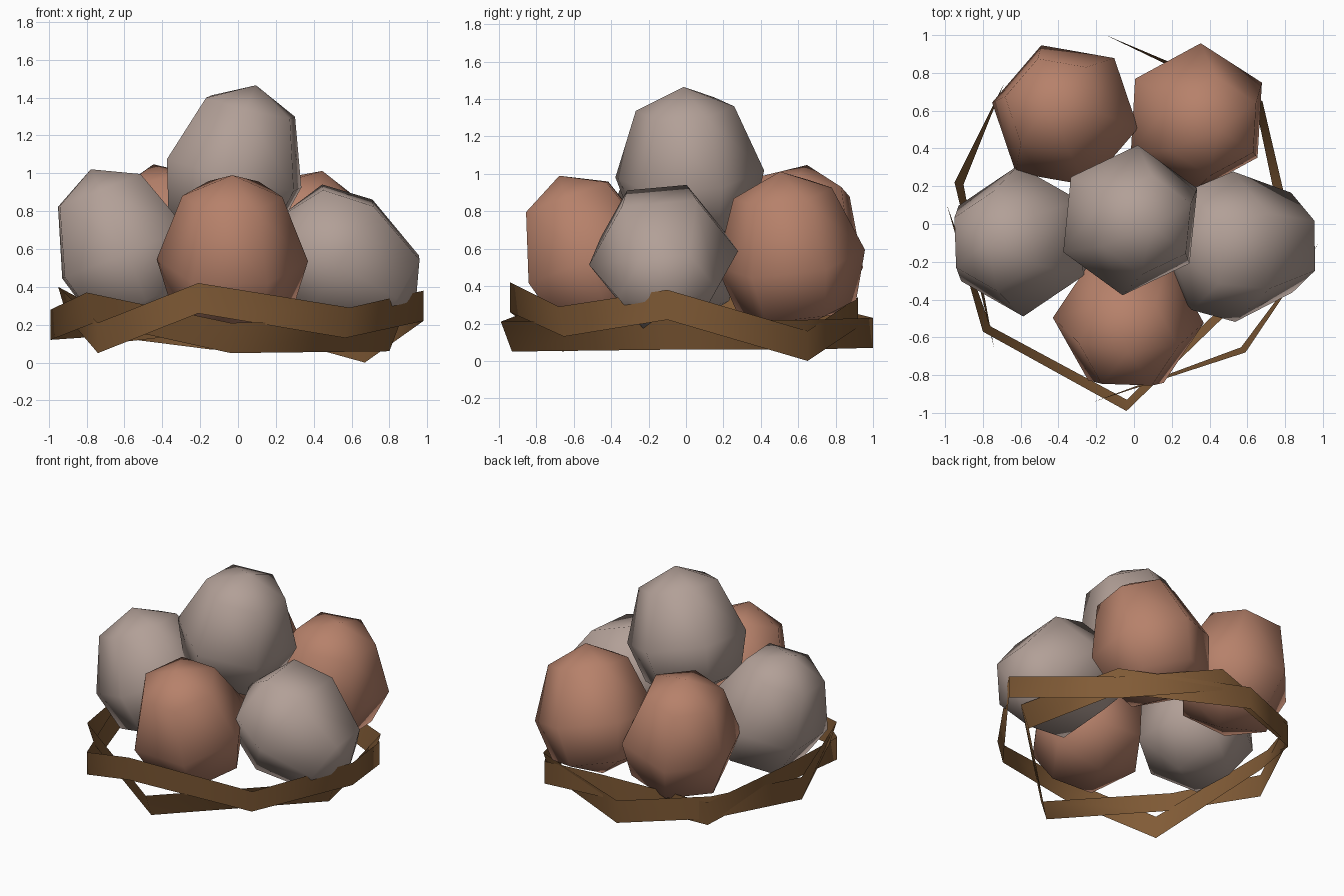
import bpy, bmesh, math
from mathutils import Vector, Matrix

cube = bpy.data.objects.get("Cube")
if cube:
    bpy.data.objects.remove(cube, do_unlink=True)


def material(name, rgb):
    m = bpy.data.materials.new(name)
    m.use_nodes = True
    color = (*rgb, 1)
    m.diffuse_color = color
    m.node_tree.nodes["Principled BSDF"].inputs["Base Color"].default_value = color
    return m


GREY = material("warm grey shell", (0.445, 0.35, 0.31))
TERRACOTTA = material("terracotta shell", (0.47, 0.22, 0.145))
BROWN = material("brown twig", (0.22, 0.105, 0.037))


def add_object(name, bm, mat):
    mesh = bpy.data.meshes.new(name)
    bm.to_mesh(mesh)
    bm.free()
    mesh.materials.append(mat)
    for p in mesh.polygons:
        p.use_smooth = True
    obj = bpy.data.objects.new(name, mesh)
    bpy.context.collection.objects.link(obj)


# Egg: six-sided lathe of a short profile (radius, height), pointed end up
SIDES = 6
RINGS = [(0.265, 0.36), (0.40, 0.0), (0.32, -0.27)]
TIP, BASE = 0.48, -0.39


def egg(name, mat, centre, axis, corner):
    bm = bmesh.new()
    rings = []
    for r, h in RINGS:
        angles = [math.tau * i / SIDES for i in range(SIDES)]
        rings.append([bm.verts.new((r * math.cos(a), r * math.sin(a), h)) for a in angles])
    tip, base = bm.verts.new((0, 0, TIP)), bm.verts.new((0, 0, BASE))
    for i in range(SIDES):
        j = (i + 1) % SIDES
        bm.faces.new((tip, rings[0][i], rings[0][j]))
        for up, low in zip(rings, rings[1:]):
            bm.faces.new((up[i], low[i], low[j], up[j]))
        bm.faces.new((base, rings[-1][j], rings[-1][i]))
    # Lean the egg along its axis with one corner facing the given direction
    z = Vector(axis).normalized()
    x = Vector(corner)
    x = (x - z * x.dot(z)).normalized()
    y = z.cross(x)
    turn = Matrix((x, y, z)).transposed().to_4x4()
    bm.transform(Matrix.Translation(centre) @ turn)
    add_object(name, bm, mat)


egg("top_egg", GREY, (-0.02, 0.02, 1.0), (0.24, -0.07, 0.97), (0.09, 1, 0))
egg("front_egg", TERRACOTTA, (-0.03, -0.51, 0.54), (0, -0.35, 0.94), (1, -0.04, 0))
egg("right_egg", GREY, (-0.60, -0.09, 0.575), (-0.37, 0, 0.93), (-0.04, 1, 0))
egg("left_egg", GREY, (0.53, -0.12, 0.55), (0.84, 0.06, -0.52), (0.10, 1, 0.02))
egg("back_right_egg", TERRACOTTA, (-0.365, 0.575, 0.58), (-0.17, 0.15, 0.97), (1, -0.20, 0))
egg("back_left_egg", TERRACOTTA, (0.33, 0.56, 0.55), (0.24, -0.12, 0.96), (0.03, 1, 0))


# Nest: uneven closed ribbons; each point gives x, y, top height and inward lean
def ribbon(name, points, width):
    bm = bmesh.new()
    top = [bm.verts.new((x, y, z)) for x, y, z, lean in points]
    low = [bm.verts.new((x * lean, y * lean, z - width)) for x, y, z, lean in points]
    for i in range(len(points)):
        j = (i + 1) % len(points)
        bm.faces.new((low[i], low[j], top[j], top[i]))
    add_object(name, bm, BROWN)


ribbon("upper_nest_band", [
    (-0.21, -0.94, 0.42, 1), (0.59, -0.68, 0.29, 0.96), (0.98, -0.10, 0.38, 1),
    (0.67, 0.65, 0.16, 1), (0.02, 0.92, 0.34, 1), (-0.69, 0.74, 0.26, 1),
    (-0.95, 0.22, 0.40, 0.95), (-0.74, -0.66, 0.21, 1)], 0.16)
ribbon("lower_nest_band", [
    (-0.04, -0.99, 0.21, 0.94), (0.86, -0.12, 0.22, 0.93), (0.68, 0.65, 0.22, 0.95),
    (-0.15, 1.00, 0.23, 1), (-0.70, 0.72, 0.30, 1), (-0.99, 0.10, 0.28, 1),
    (-0.80, -0.57, 0.37, 0.95)], 0.16)
